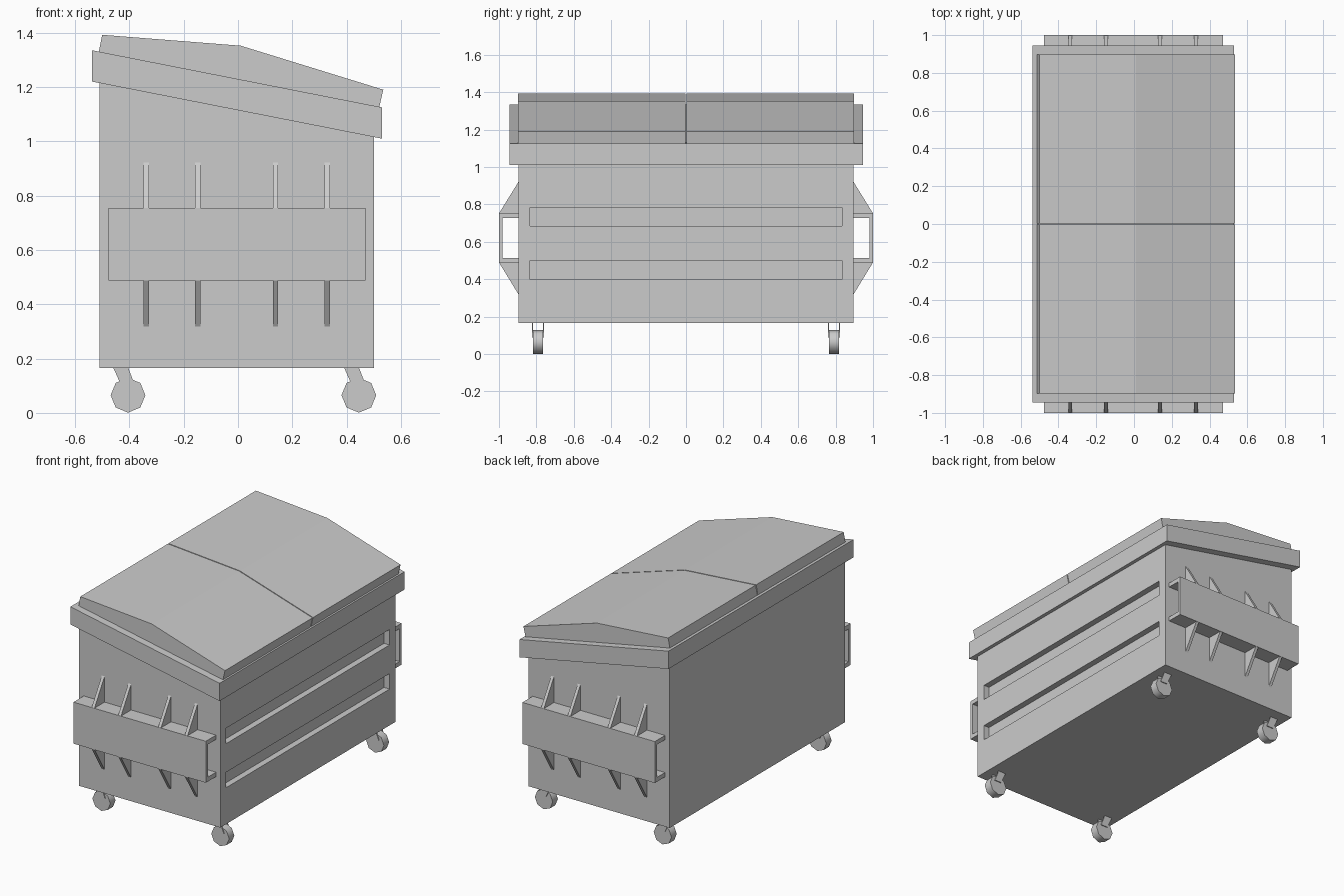
import bpy, bmesh, math

if "Cube" in bpy.data.objects:
    bpy.data.objects.remove(bpy.data.objects["Cube"], do_unlink=True)

# One painted-metal colour for everything
GREY = (0.6, 0.6, 0.6, 1)
paint = bpy.data.materials.new("grey paint")
paint.use_nodes = True
paint.diffuse_color = GREY
paint.node_tree.nodes["Principled BSDF"].inputs["Base Color"].default_value = GREY


def finish(name, bm):
    bmesh.ops.recalc_face_normals(bm, faces=bm.faces)
    mesh = bpy.data.meshes.new(name)
    bm.to_mesh(mesh)
    bm.free()
    mesh.materials.append(paint)
    obj = bpy.data.objects.new(name, mesh)
    bpy.context.collection.objects.link(obj)
    return obj


def add_prism(bm, points, start, end, axis="y"):
    """Extrude a profile (x,z along y, or y,z along x)."""
    def place(p, d):
        return (p[0], d, p[1]) if axis == "y" else (d, p[0], p[1])
    face = bm.faces.new([bm.verts.new(place(p, start)) for p in points])
    step = end - start
    geom = bmesh.ops.extrude_face_region(bm, geom=[face])["geom"]
    bmesh.ops.translate(bm, verts=[v for v in geom if isinstance(v, bmesh.types.BMVert)],
                        vec=(0, step, 0) if axis == "y" else (step, 0, 0))


def prism(name, points, start, end, axis="y"):
    bm = bmesh.new()
    add_prism(bm, points, start, end, axis)
    return finish(name, bm)


# Bin body with a sloping top, and two long grooves pressed into the low side
body = prism("body", [(-0.51, 0.165), (0.5, 0.165), (0.5, 1.07), (-0.51, 1.27)], -0.895, 0.895)
bm = bmesh.new()
for low, high in ((0.4, 0.5), (0.685, 0.785)):
    add_prism(bm, [(0.46, low), (0.6, low), (0.6, high), (0.46, high)], -0.835, 0.835)
cutter = finish("groove_cutter", bm)
cutter.hide_render = True
cutter.hide_viewport = True
cut = body.modifiers.new("grooves", "BOOLEAN")
cut.operation = "DIFFERENCE"
cut.solver = "EXACT"
cut.object = cutter
# Bake the grooves and drop the cutter
baked = bpy.data.meshes.new_from_object(
    body.evaluated_get(bpy.context.evaluated_depsgraph_get()))
body.modifiers.clear()
body.data = baked
bpy.data.objects.remove(cutter, do_unlink=True)

# Sloping rim
prism("rim", [(-0.537, 1.22), (0.53, 1.01), (0.53, 1.125), (-0.537, 1.335)], -0.945, 0.945)

# Two lid halves with a narrow gap between them
lid_profile = [(-0.513, 1.328), (0.52, 1.125), (0.535, 1.19), (0.01, 1.352), (-0.5, 1.392)]
for side, name in ((-1, "front_lid"), (1, "back_lid")):
    prism(name, lid_profile, side * 0.003, side * 0.897)

# Lifting pockets: a channel on each end, braced by triangular ribs
for side, end in ((-1, "front"), (1, "back")):
    channel = [(0.89, 0.487), (1.0, 0.487), (1.0, 0.755), (0.89, 0.755),
               (0.89, 0.727), (0.98, 0.727), (0.98, 0.515), (0.89, 0.515)]
    prism(end + "_lift_channel", [(side * y, z) for y, z in channel], -0.477, 0.47, "x")
    bm = bmesh.new()
    for x in (-0.338, -0.148, 0.138, 0.328):
        for base, tip in ((0.755, 0.93), (0.487, 0.31)):
            rib = [(0.89, base), (0.998, base), (0.89, tip)]
            add_prism(bm, [(side * y, z) for y, z in rib], x - 0.01, x + 0.01, "x")
    finish(end + "_ribs", bm)

# Four trailing casters
for side, end in ((-1, "front"), (1, "back")):
    for x, place in ((-0.405, "right"), (0.445, "left")):
        y = side * 0.791
        bm = bmesh.new()
        fork = [(x - 0.055, 0.168), (x - 0.02, 0.09), (x + 0.03, 0.09), (x, 0.168)]
        for off in (-0.032, 0.026):
            add_prism(bm, fork, y + off, y + off + 0.006)
        finish(f"{end}_{place}_caster_fork", bm)

        bpy.ops.mesh.primitive_cylinder_add(vertices=8, radius=0.064, depth=0.053,
                                            location=(x, y, 0.065),
                                            rotation=(math.pi / 2, 0, 0))
        wheel = bpy.context.object
        wheel.name = f"{end}_{place}_wheel"
        wheel.data.materials.append(paint)
        bpy.ops.object.shade_smooth_by_angle(angle=math.radians(50))
